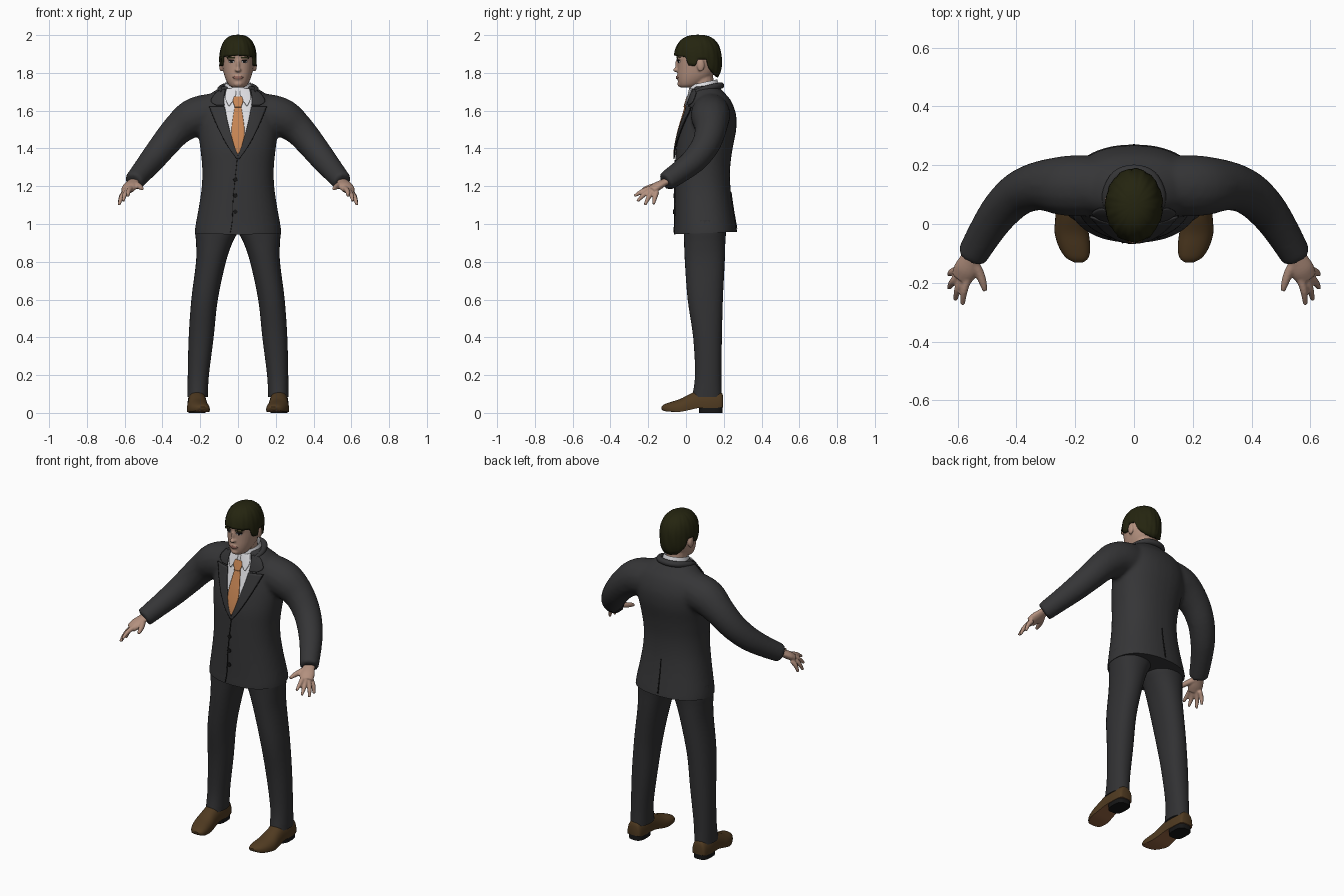
import bpy, bmesh
from math import sin, cos, pi, radians
from mathutils import Vector, Matrix
from mathutils.bvhtree import BVHTree

if "Cube" in bpy.data.objects:
    bpy.data.objects.remove(bpy.data.objects["Cube"])


def material(name, *rgb):
    m = bpy.data.materials.new(name)
    m.use_nodes = True
    m.diffuse_color = (*rgb, 1)
    m.node_tree.nodes["Principled BSDF"].inputs["Base Color"].default_value = (*rgb, 1)
    return m


SUIT = material("charcoal", .036, .036, .038)
TROUSER = material("dark grey", .031, .031, .033)
SHIRT = material("white", .75, .75, .78)
TIE = material("orange", .58, .24, .09)
SKIN = material("skin", .45, .28, .21)
LIPS = material("lip brown", .3, .14, .11)
HAIR = material("olive black", .018, .018, .005)
SHOE = material("brown leather", .08, .043, .015)
SOLE = material("tan leather", .28, .12, .05)
BLACK = material("near black", .008, .008, .008)


def spline(keys, k=4):
    """Catmull-Rom interpolation of equal-length tuples."""
    out = []
    for i in range(len(keys) - 1):
        a, b, c, d = (keys[min(max(j, 0), len(keys) - 1)] for j in range(i - 1, i + 3))
        for s in range(k):
            t = s / k
            out.append([q + .5 * t * (r - p + t * (2*p - 5*q + 4*r - u + t * (3*q - 3*r + u - p)))
                        for p, q, r, u in zip(a, b, c, d)])
    return out + [list(keys[-1])]


def oval(rx, ry, p=2.0, n=32):
    def power(v):
        return abs(v) ** (2 / p) * (1 if v > 0 else -1)
    return [(rx * power(cos(2*pi*i/n)), ry * power(sin(2*pi*i/n))) for i in range(n)]


def loft(bm, rings, caps=True):
    vs = [[bm.verts.new(p) for p in r] for r in rings]
    n = len(vs[0])
    for a, b in zip(vs, vs[1:]):
        for i in range(n):
            bm.faces.new((a[i], a[(i+1) % n], b[(i+1) % n], b[i]))
    if caps:
        bm.faces.new(vs[0])
        bm.faces.new(vs[-1])


def stack(bm, keys, p=2.0, caps=True):
    """Horizontal sections: z, centre x, half width, front y, back y."""
    loft(bm, [[(cx + x, (f + b) / 2 + y, z) for x, y in oval(w, (b - f) / 2, p)]
              for z, cx, w, f, b in spline(keys)], caps)


def tube(bm, keys, s=1, flat=1.0):
    """Round limb along points (x, y, z, radius)."""
    pts = spline(keys)
    rings = []
    for i, (x, y, z, r) in enumerate(pts):
        d = Vector(pts[min(i+1, len(pts)-1)][:3]) - Vector(pts[max(i-1, 0)][:3])
        q = d.to_track_quat('Z', 'Y')
        ring = [Vector((x, y, z)) + q @ Vector((u, v, 0)) for u, v in oval(r, r * flat, n=16)]
        rings.append([(s * v.x, v.y, v.z) for v in ring])
    loft(bm, rings)


def ball(bm, loc, size, rot=(0, 0, 0)):
    m = Matrix.LocRotScale(Vector(loc), None, Vector(size))
    bmesh.ops.create_uvsphere(bm, u_segments=20, v_segments=12, radius=1, matrix=m)


def make(name, bm, *mats, angle=40):
    bmesh.ops.recalc_face_normals(bm, faces=bm.faces)
    for f in bm.faces:
        f.smooth = True
    me = bpy.data.meshes.new(name)
    bm.to_mesh(me)
    bm.free()
    me.set_sharp_from_angle(angle=radians(angle))
    for m in mats:
        me.materials.append(m)
    ob = bpy.data.objects.new(name, me)
    bpy.context.scene.collection.objects.link(ob)
    return ob


def fuse(ob, voxel, smooth):
    """Merge overlapping volumes into one soft skin."""
    r = ob.modifiers.new("merge", 'REMESH')
    r.mode, r.voxel_size, r.use_smooth_shade = 'VOXEL', voxel, True
    s = ob.modifiers.new("soften", 'SMOOTH')
    s.factor, s.iterations = .5, smooth
    dg = bpy.context.evaluated_depsgraph_get()
    old, me = ob.data, bpy.data.meshes.new_from_object(ob.evaluated_get(dg))
    ob.modifiers.clear()
    ob.data = me
    me.name = ob.name
    if not me.materials:
        me.materials.append(old.materials[0])
    return ob


def mirror(ob):
    ob.modifiers.new("mirror", 'MIRROR')
    return ob


def surface(ob):
    bm = bmesh.new()
    bm.from_mesh(ob.data)
    return BVHTree.FromBMesh(bm)


def plate(name, tree, rows, mat, lift, both=False, back=False, k=4, cols=8):
    """Thin piece laid on a surface; rows are z, x start, x end."""
    bm = bmesh.new()
    side = 1 if back else -1
    grid, last = [], 0
    for z, a, b in spline(rows, k):
        line = []
        for i in range(cols + 1):
            x = a + (b - a) * i / cols
            hit = tree.ray_cast(Vector((x, 2 * side, z)), Vector((0, -side, 0)))[0]
            last = hit.y if hit else last
            line.append(bm.verts.new((x, last + side * lift, z)))
        grid.append(line)
    for p, q in zip(grid, grid[1:]):
        for i in range(cols):
            bm.faces.new((p[i], p[i+1], q[i+1], q[i]))
    ob = make(name, bm, mat)
    if both:
        mirror(ob)
    sol = ob.modifiers.new("thickness", 'SOLIDIFY')
    sol.thickness, sol.offset = .006, 0
    return ob


# Jacket: torso and sleeves merged, then trimmed at the hem
bm = bmesh.new()
stack(bm, [(.88, 0, .23, -.062, .275), (.95, 0, .23, -.064, .272), (1.0, 0, .224, -.062, .264),
           (1.1, 0, .206, -.061, .247), (1.2, 0, .192, -.06, .235), (1.3, 0, .19, -.058, .234),
           (1.4, 0, .2, -.053, .247), (1.5, 0, .212, -.032, .266), (1.58, 0, .212, -.008, .265),
           (1.65, 0, .19, .012, .24), (1.69, 0, .145, .024, .208), (1.73, 0, .085, .035, .172)], 2.25)
for s in (1, -1):
    tube(bm, [(.06, .13, 1.62, .085), (.16, .13, 1.585, .104), (.24, .13, 1.56, .102), (.32, .13, 1.5, .085),
              (.39, .105, 1.42, .076), (.45, .05, 1.345, .069), (.5, -.02, 1.285, .061),
              (.553, -.11, 1.222, .053)], s)
jacket = fuse(make("jacket", bm, SUIT), .012, 5)
bm = bmesh.new()
bm.from_mesh(jacket.data)
cut = bmesh.ops.bisect_plane(bm, geom=bm.verts[:] + bm.edges[:] + bm.faces[:], plane_co=(0, 0, .948),
                             plane_no=(0, -.04, 1), clear_inner=True)
bmesh.ops.holes_fill(bm, edges=[e for e in bm.edges if e.is_boundary], sides=0)
bm.to_mesh(jacket.data)
bm.free()
jacket.data.set_sharp_from_angle(angle=radians(50))

# Shirt front, tie, lapels and jacket seams
chest = surface(jacket)
plate("shirt_front", chest, [(1.365, -.002, .002), (1.45, -.035, .035), (1.55, -.06, .06),
                             (1.64, -.075, .075), (1.715, -.06, .06)], SHIRT, .002, cols=12)
plate("tie", chest, [(1.37, -.003, .003), (1.42, -.022, .022), (1.48, -.035, .035), (1.56, -.027, .027),
                     (1.625, -.016, .016)], TIE, .009)
plate("tie_knot", chest, [(1.618, -.016, .016), (1.65, -.027, .027), (1.675, -.02, .02)], TIE, .014)
plate("lapel", chest, [(1.345, -.004, .006), (1.4, .012, .045), (1.47, .036, .085), (1.55, .057, .122),
                       (1.62, .07, .15)], SUIT, .008, both=True)
plate("collar_leaf", chest, [(1.628, .072, .115), (1.65, .074, .143), (1.69, .072, .12),
                             (1.712, .066, .085)], SUIT, .008, both=True)
plate("lapel_edge", chest, [(1.345, .004, .008), (1.4, .043, .048), (1.47, .083, .088), (1.55, .12, .125),
                            (1.62, .148, .153)], BLACK, .007, both=True, cols=2)
plate("front_edge", chest, [(.955, -.042, -.039), (1.02, -.032, -.029), (1.15, -.026, -.023),
                            (1.34, -.006, -.003)], BLACK, .001, cols=1)
plate("back_vent", chest, [(.975, -.003, .003), (1.08, -.002, .002), (1.17, -.001, .001)],
      BLACK, .001, back=True, cols=1)
for i, z in enumerate((1.235, 1.15, 1.065)):
    plate(f"button_{i + 1}", chest, [(z - .012, -.017, -.011), (z, -.026, -.002), (z + .012, -.017, -.011)],
          BLACK, .004)
bm = bmesh.new()
tube(bm, [(.085, .04, 1.695, .012), (.093, .1, 1.715, .016), (.06, .165, 1.73, .017), (0, .185, 1.733, .017),
          (-.06, .165, 1.73, .017), (-.093, .1, 1.715, .016), (-.085, .04, 1.695, .012)])
make("jacket_collar", bm, SUIT)

# Shirt collar, higher at the back, with two points in front
bm = bmesh.new()
loft(bm, [[(x, .093 + y, z + .22 * y) for x, y in oval(r, r + .006)]
          for z, r in ((1.68, .08), (1.72, .074), (1.75, .066), (1.746, .06), (1.70, .058))], False)
make("shirt_collar", bm, SHIRT)
plate("collar_point", chest, [(1.625, .045, .05), (1.66, .022, .066), (1.69, .01, .066), (1.715, .012, .06)],
      SHIRT, .011, both=True)

# Trousers
bm = bmesh.new()
stack(bm, [(.085, .214, .054, .032, .19), (.2, .21, .056, .048, .187), (.4, .195, .066, .038, .19),
           (.6, .177, .07, .009, .195), (.8, .143, .079, -.006, .205), (.9, .126, .096, -.01, .208),
           (.96, .114, .113, -.012, .212), (1.02, .11, .11, -.012, .212)], 2.2)
mirror(make("trouser_leg", bm, TROUSER))

# Shoes: flat-bottomed sections from heel to toe; downward faces are the sole
bm = bmesh.new()
rings = []
for y, cx, w, top, low in spline([(.197, .217, .03, .085, .03), (.185, .217, .043, .11, .028),
                                  (.13, .217, .05, .125, .026), (.07, .216, .05, .12, .026),
                                  (.02, .215, .053, .1, .016), (-.03, .212, .058, .074, .006),
                                  (-.08, .202, .053, .058, .006), (-.115, .193, .038, .045, .01),
                                  (-.131, .188, .014, .032, .016)]):
    rings.append([(cx + x, y, max(low, low + .012 + (top - low - .012) * v)) for x, v in oval(w, 1, 2.3)])
loft(bm, rings)
bmesh.ops.recalc_face_normals(bm, faces=bm.faces)
for f in bm.faces:
    f.material_index = int(f.normal.z < -.8)
mirror(make("shoe", bm, SHOE, SOLE))
bm = bmesh.new()
loft(bm, [[(.217 + x, .132 + y, z) for x, y in oval(.046, .062, 3)] for z in (0, .034)])
mirror(make("shoe_heel", bm, BLACK))

# Hands: palm, thumb and four fingers
bm = bmesh.new()
tube(bm, [(.54, -.085, 1.235, .032), (.555, -.115, 1.22, .034), (.572, -.155, 1.198, .042),
          (.588, -.185, 1.178, .036)], flat=.55)
tube(bm, [(.55, -.125, 1.215, .018), (.527, -.165, 1.202, .016), (.514, -.2, 1.193, .013),
          (.507, -.228, 1.185, .008)])
for base, tip in (((.566, -.185, 1.19), (.583, -.273, 1.148)), ((.583, -.187, 1.178), (.608, -.258, 1.12)),
                  ((.597, -.178, 1.17), (.63, -.218, 1.1)), ((.6, -.155, 1.17), (.63, -.172, 1.104))):
    a, b = Vector(base), Vector(tip)
    mid = a.lerp(b, .5) + Vector((.004, 0, .006))
    tube(bm, [(*a, .014), (*mid, .0125), (*b, .0075)])
mirror(fuse(make("hand", bm, SKIN), .005, 2))

# Head: skull, neck, nose and ears merged
bm = bmesh.new()
stack(bm, [(1.722, 0, .028, -.028, .045), (1.733, 0, .046, -.036, .07), (1.755, 0, .06, -.042, .105),
           (1.785, 0, .072, -.045, .14), (1.82, 0, .08, -.045, .16), (1.86, 0, .085, -.046, .172),
           (1.9, 0, .085, -.05, .175), (1.94, 0, .076, -.035, .165), (1.975, 0, .045, .01, .12)], 2.2)
tube(bm, [(0, .1, 1.66, .06), (0, .092, 1.72, .057), (0, .085, 1.8, .058)])
ball(bm, (0, -.052, 1.815), (.016, .017, .011))
ball(bm, (0, -.044, 1.84), (.009, .014, .036))
ball(bm, (0, -.041, 1.776), (.024, .011, .014))
ball(bm, (0, -.032, 1.742), (.024, .014, .016))
for s in (1, -1):
    ball(bm, (s * .089, .078, 1.84), (.011, .02, .034))
    ball(bm, (s * .033, -.037, 1.878), (.028, .013, .01))
head = fuse(make("head", bm, SKIN), .005, 4)

# Face details
face = surface(head)
plate("eye_white", face, [(1.853, .026, .038), (1.859, .018, .048), (1.865, .028, .04)], SHIRT, -.002, True)
plate("iris", face, [(1.852, .03, .036), (1.859, .026, .04), (1.866, .03, .036)], BLACK, -.001, True)
plate("upper_lid", face, [(1.863, .016, .051), (1.868, .022, .044)], BLACK, -.001, True)
plate("eyebrow", face, [(1.876, .014, .054), (1.884, .02, .058)], HAIR, -.001, True)
plate("lips", face, [(1.768, -.012, .012), (1.776, -.027, .027), (1.783, -.012, .012)], LIPS, -.001)

# Hair: domed shell whose lower edge follows the fringe, sideburn, ear and nape
edge = [(0, 1.893), (35, 1.888), (58, 1.885), (66, 1.84), (84, 1.835), (90, 1.872),
        (112, 1.872), (122, 1.82), (145, 1.785), (180, 1.775)]


def hairline(deg):
    for (a, p), (b, q) in zip(edge, edge[1:]):
        if deg <= b:
            return p + (q - p) * (deg - a) / (b - a)


bm = bmesh.new()
n, rings = 96, []
for j in range(15):
    ring = []
    for i in range(n):
        a = 2 * pi * i / n
        u0 = (hairline(abs((i * 360 / n + 180) % 360 - 180)) - 1.865) / .137
        u = u0 + (1 - u0) * sin(j / 14.3 * pi / 2)
        r = (1 - abs(u) ** 2.5) ** .4 * (1 + .012 * sin(11 * a + 5 * u) + .008 * sin(23 * a))
        ring.append((.098 * r * sin(a), .063 - .126 * r * cos(a), 1.865 + .137 * u))
    rings.append(ring)
loft(bm, rings, False)
bm.faces.new([v for v in bm.verts][-n:])
hair = make("hair", bm, HAIR, angle=60)
sol = hair.modifiers.new("thickness", 'SOLIDIFY')
sol.thickness, sol.offset = .016, -1
